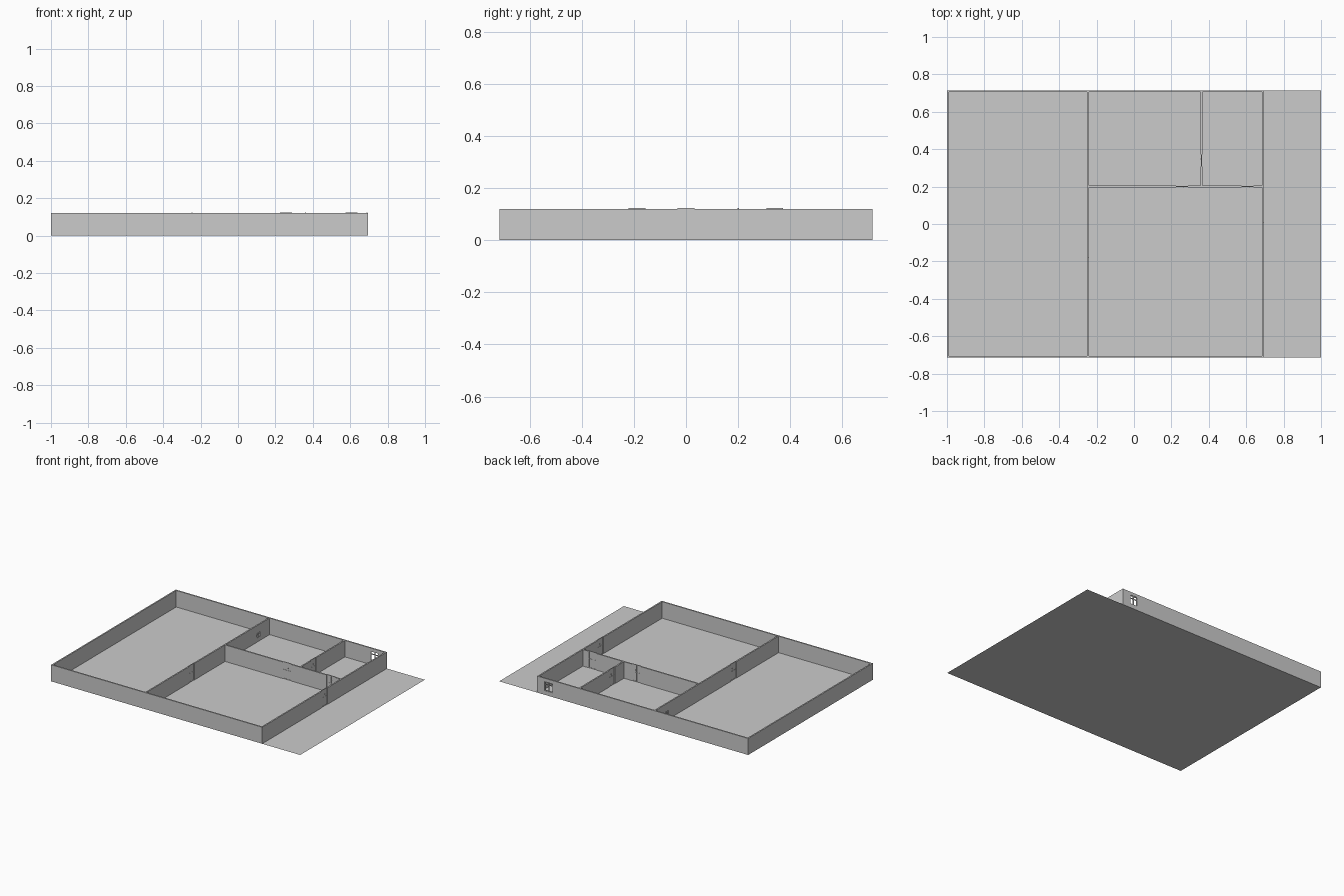
import bpy, bmesh

if "Cube" in bpy.data.objects:
    bpy.data.objects.remove(bpy.data.objects["Cube"])

H, T = 0.12, 0.01      # wall height and thickness
DH, DW = 0.123, 0.064  # door height and width


def box_mesh(name, boxes):
    """One object from a list of (x0, x1, y0, y1, z0, z1) boxes."""
    bm = bmesh.new()
    for x0, x1, y0, y1, z0, z1 in boxes:
        vs = bmesh.ops.create_cube(bm, size=1)["verts"]
        for v in vs:
            v.co = (x1 if v.co.x > 0 else x0,
                    y1 if v.co.y > 0 else y0,
                    z1 if v.co.z > 0 else z0)
    me = bpy.data.meshes.new(name)
    bm.to_mesh(me)
    bm.free()
    ob = bpy.data.objects.new(name, me)
    bpy.context.collection.objects.link(ob)
    return ob


def span(axis, pos, a, b, z0, z1, t=T):
    """Box running along an axis from a to b, centred on pos across it."""
    if axis == "x":
        return (a, b, pos - t / 2, pos + t / 2, z0, z1)
    return (pos - t / 2, pos + t / 2, a, b, z0, z1)


def wall(name, axis, pos, a, b, openings=()):
    """Wall with openings given as (start, end, sill, head)."""
    boxes, cur = [], a
    for s, e, z0, z1 in sorted(openings):
        boxes.append(span(axis, pos, cur, s, 0, H))
        if z0 > 0:
            boxes.append(span(axis, pos, s, e, 0, z0))
        if z1 < H:
            boxes.append(span(axis, pos, s, e, z1, H))
        cur = e
    boxes.append(span(axis, pos, cur, b, 0, H))
    return box_mesh(name, boxes)


def door_gap(c):
    return (c - DW / 2, c + DW / 2, 0, H)


def door(name, axis, pos, c):
    """Two-leaf door: thin panels, with stiles and rails around them."""
    a, b, r = c - DW / 2, c + DW / 2, 0.004
    boxes = [span(axis, pos, a, b, 0, DH, 0.002)]
    for s in (a, c - r / 2, b - r):
        boxes.append(span(axis, pos, s, s + r, 0, DH, 0.005))
    for z in (0, 0.063, DH - r):
        boxes.append(span(axis, pos, a, b, z, z + r, 0.005))
    # handle
    boxes.append(span(axis, pos, c + 0.006, c + 0.009, 0.08, 0.087, 0.008))
    return box_mesh(name, boxes)


def window_frame(name, axis, pos, a, b, z0, z1):
    """Open frame with a mullion and a transom."""
    r, m, zt = 0.004, (a + b) / 2, z0 + (z1 - z0) * 0.65
    boxes = [span(axis, pos, s, s + r, z0, z1, 0.006)
             for s in (a, m - r / 2, b - r)]
    boxes += [span(axis, pos, a, b, z, z + r, 0.006)
              for z in (z0, zt, z1 - r)]
    return box_mesh(name, boxes)


# Floor slab sheet
bm = bmesh.new()
bm.faces.new([bm.verts.new(p) for p in
              ((-1, -0.715, 0), (1, -0.715, 0), (1, 0.715, 0), (-1, 0.715, 0))])
me = bpy.data.meshes.new("floor")
bm.to_mesh(me)
bm.free()
bpy.context.collection.objects.link(bpy.data.objects.new("floor", me))

# Outer walls
back_win = (0.57, 0.634, 0.03, 0.098)
side_win = (0.56, 0.594, 0.03, 0.065)
wall("front_wall", "x", -0.71, -1, 0.695)
wall("back_wall", "x", 0.71, -1, 0.695, [back_win])
wall("left_wall", "y", -0.995, -0.705, 0.705)
wall("right_wall", "y", 0.69, -0.705, 0.705, [door_gap(0)])

# Inner partitions
wall("hall_partition", "y", -0.245, -0.705, 0.705, [door_gap(-0.188), side_win])
wall("room_partition", "x", 0.2, -0.24, 0.685, [door_gap(0.256), door_gap(0.608)])
wall("small_room_partition", "y", 0.36, 0.205, 0.705, [door_gap(0.34)])

# Doors
door("entrance_door", "y", 0.69, 0)
door("hall_door", "y", -0.245, -0.188)
door("room_door", "x", 0.2, 0.256)
door("store_door", "x", 0.2, 0.608)
door("connecting_door", "y", 0.36, 0.34)

# Windows
window_frame("back_window", "x", 0.71, *back_win)
window_frame("inner_window", "y", -0.245, *side_win)
